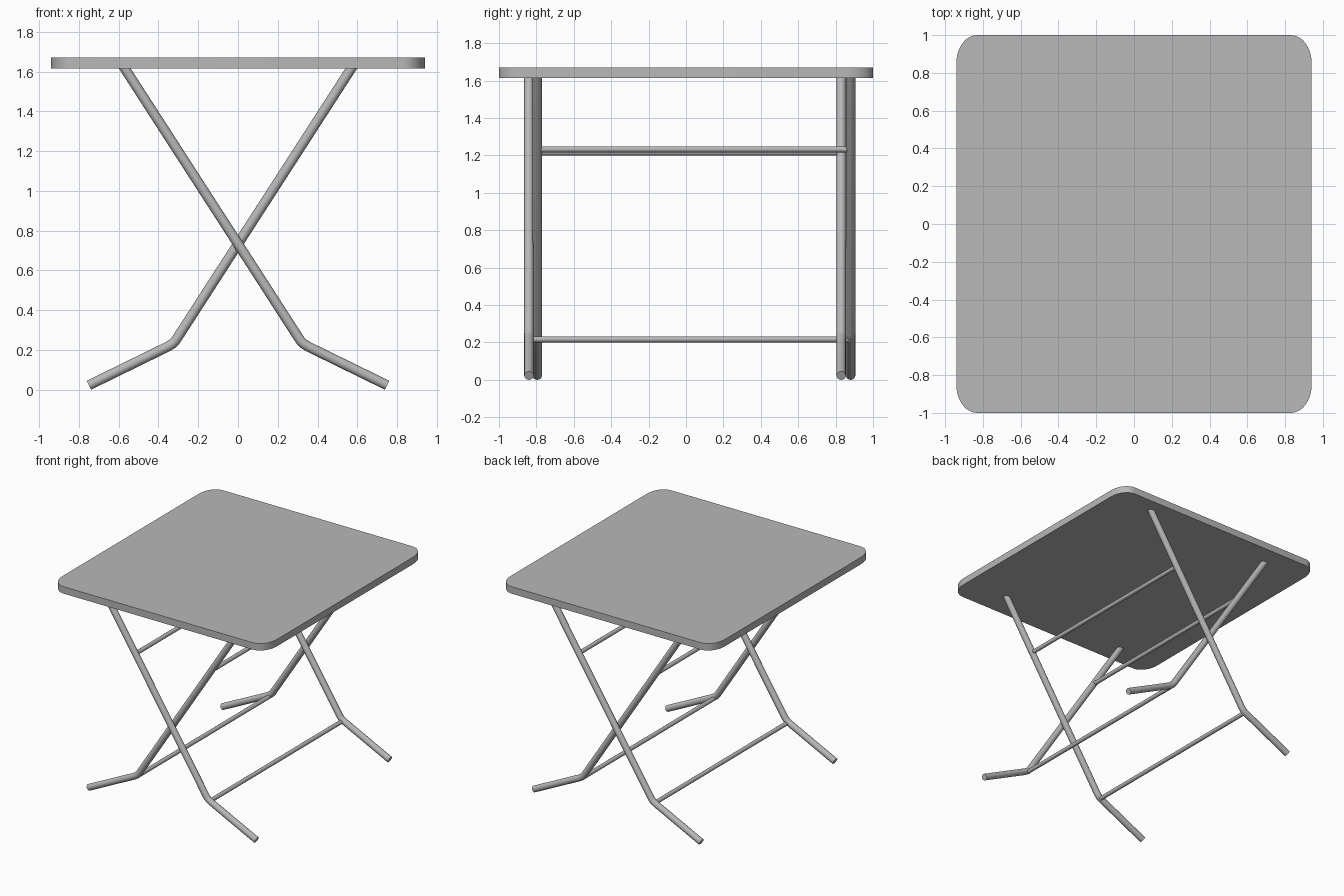
import bpy
import bmesh
from math import cos, sin, pi, radians

cube = bpy.data.objects.get("Cube")
if cube:
    bpy.data.objects.remove(cube, do_unlink=True)

GREY = (0.48, 0.48, 0.48, 1.0)
grey = bpy.data.materials.new("plain_grey")
grey.use_nodes = True
grey.diffuse_color = GREY
grey.node_tree.nodes["Principled BSDF"].inputs["Base Color"].default_value = GREY


def select_only(obj):
    bpy.ops.object.select_all(action="DESELECT")
    obj.select_set(True)
    bpy.context.view_layer.objects.active = obj


def finish(obj):
    """Give the part its colour and smooth its rounded sides."""
    obj.data.materials.clear()
    obj.data.materials.append(grey)
    select_only(obj)
    bpy.ops.object.shade_smooth_by_angle(angle=radians(35))


def tube(name, points, radius):
    """Capped round tube along a path."""
    curve = bpy.data.curves.new(name, "CURVE")
    curve.dimensions = "3D"
    curve.bevel_depth = radius
    curve.bevel_resolution = 6
    curve.use_fill_caps = True
    spline = curve.splines.new("POLY")
    spline.points.add(len(points) - 1)
    for p, co in zip(spline.points, points):
        p.co = (*co, 1.0)
    obj = bpy.data.objects.new(name, curve)
    bpy.context.collection.objects.link(obj)
    select_only(obj)
    bpy.ops.object.convert(target="MESH")
    finish(bpy.context.object)


def table_top(half_x, half_y, rx, ry, z0, z1, steps=10):
    """Slab with rounded corners."""
    bm = bmesh.new()
    verts = []
    for quarter, (sx, sy) in enumerate([(1, 1), (-1, 1), (-1, -1), (1, -1)]):
        for i in range(steps + 1):
            a = (quarter + i / steps) * pi / 2
            verts.append(bm.verts.new((sx * (half_x - rx) + rx * cos(a),
                                       sy * (half_y - ry) + ry * sin(a), z0)))
    base = bm.faces.new(verts)
    top = bmesh.ops.extrude_face_region(bm, geom=[base])["geom"]
    bmesh.ops.translate(bm, vec=(0, 0, z1 - z0),
                        verts=[g for g in top if isinstance(g, bmesh.types.BMVert)])
    bmesh.ops.recalc_face_normals(bm, faces=bm.faces)
    mesh = bpy.data.meshes.new("table_top")
    bm.to_mesh(mesh)
    bm.free()
    obj = bpy.data.objects.new("table_top", mesh)
    bpy.context.collection.objects.link(obj)
    finish(obj)


table_top(0.94, 1.0, 0.11, 0.145, 1.615, 1.67)

# Bent leg outline (x, z): top, bend, foot
LEG = [(-0.582, 1.635), (0.312, 0.25), (0.33, 0.231), (0.355, 0.216), (0.75, 0.0226)]

# Two crossing frames: direction of the foot, front y, back y, upper rung height
for name, side, front, back, rung_z in [("left_foot_frame", 1, -0.84, 0.83, 1.216),
                                        ("right_foot_frame", -1, -0.795, 0.88, 1.233)]:
    for end, y in (("front", front), ("back", back)):
        tube(f"{name}_{end}_leg", [(side * x, y, z) for x, z in LEG], 0.025)
    rung_x = side * (-0.572 + (1.62 - rung_z) * 0.645)
    for part, x, z in (("upper_rung", rung_x, rung_z), ("lower_rung", side * 0.335, 0.217)):
        tube(f"{name}_{part}", [(x, front, z), (x, back, z)], 0.016)
